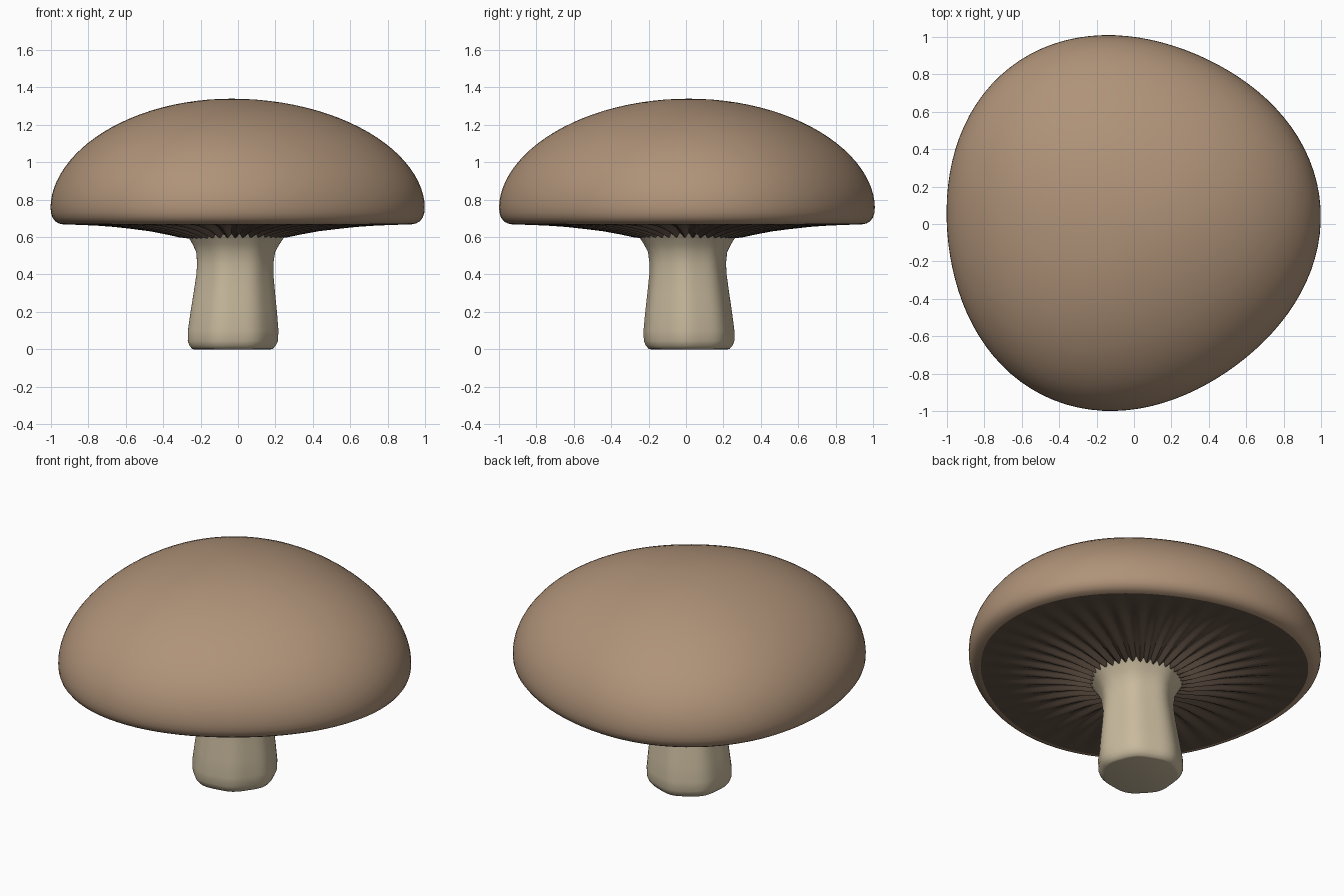
import bpy, bmesh
from math import sin, cos, pi, sqrt

if "Cube" in bpy.data.objects:
    bpy.data.objects.remove(bpy.data.objects["Cube"])

CX, CY = -0.035, 0.015          # growth axis of the mushroom


def material(name, rgb):
    m = bpy.data.materials.new(name)
    m.diffuse_color = (*rgb, 1)
    m.use_nodes = True
    m.node_tree.nodes["Principled BSDF"].inputs["Base Color"].default_value = m.diffuse_color
    return m


def lathe(name, profile, segs, shape, mat, cap_end=False):
    """Revolve (r, z) points; shape(r, z, angle) returns the deformed (x, y, z)."""
    bm = bmesh.new()
    rings = []
    for r, z in profile:
        if r == 0:
            rings.append([bm.verts.new(shape(0, z, 0))])
        else:
            rings.append([bm.verts.new(shape(r, z, 2 * pi * i / segs)) for i in range(segs)])
    for a, b in zip(rings, rings[1:]):
        for i in range(segs):
            j = (i + 1) % segs
            if len(a) == 1:
                bm.faces.new((a[0], b[i], b[j]))
            else:
                bm.faces.new((a[i], b[i], b[j], a[j]))
    if cap_end:
        bm.faces.new(rings[-1])
    bmesh.ops.recalc_face_normals(bm, faces=bm.faces)
    # open shells: make the outermost face point away from the axis
    me = bpy.data.meshes.new(name)
    bm.to_mesh(me)
    bm.free()
    ob = bpy.data.objects.new(name, me)
    bpy.context.collection.objects.link(ob)
    me.materials.append(mat)
    me.polygons.foreach_set("use_smooth", [True] * len(me.polygons))
    return ob


def lobes(a):
    return 1 + 0.035 * cos(3 * a - 0.3)


def cap_shape(r, z, a):
    k = r * lobes(a)
    return CX + k * cos(a), CY + k * sin(a), z


def gill_shape(r, z, a):
    # radial ridges that fade out toward the rim and the stem
    fade = max(0, min(1, (0.93 - r) / 0.4)) * min(1, (r - 0.15) / 0.15)
    x, y, _ = cap_shape(r, z, a)
    return x, y, z + 0.012 * fade * cos(40 * a)


def stem_shape(r, z, a):
    k = r * (1 + 0.02 * cos(7 * a + 0.8) + 0.015 * cos(3 * a))
    lean = 0.02 * z / 0.6
    return CX + lean + k * cos(a), CY - lean * 0.5 + k * sin(a), z


brown = material("cap_brown", (0.43, 0.29, 0.19))
dark = material("gill_brown", (0.13, 0.09, 0.065))
cream = material("stem_cream", (0.58, 0.49, 0.34))

# Cap: slightly slimmed dome, then the rolled rim
dome = [(0, 1.34)]
for i in range(1, 25):
    t = pi / 2 * i / 24
    dome.append((sin(t), 0.76 + 0.58 * cos(t) ** 1.06))
rim = [(0.998, 0.73), (0.99, 0.705), (0.975, 0.685), (0.955, 0.673), (0.93, 0.668)]
lathe("cap", dome + rim, 96, cap_shape, brown)

# Gills: ribbed underside dropping toward the stem
under = [(0.93, 0.668), (0.85, 0.668), (0.75, 0.667), (0.65, 0.663), (0.55, 0.655),
         (0.45, 0.643), (0.36, 0.626), (0.29, 0.61), (0.24, 0.60), (0.18, 0.60)]
gills = lathe("gills", under, 240, gill_shape, dark)
# the underside must face down
if sum(p.normal.z for p in gills.data.polygons) > 0:
    gills.data.flip_normals()

# Stem: flared top, waist, swollen foot with a flat base
stem = [(0.275, 0.625), (0.255, 0.60), (0.23, 0.56), (0.21, 0.52), (0.203, 0.46),
        (0.205, 0.40), (0.217, 0.30), (0.23, 0.20), (0.241, 0.10), (0.24, 0.045),
        (0.23, 0.02), (0.215, 0.003), (0.205, 0.0)]
lathe("stem", stem, 56, stem_shape, cream, cap_end=True)

# keep the crease around the flat base
for ob in bpy.context.collection.objects:
    ob.select_set(True)
    bpy.context.view_layer.objects.active = ob
bpy.ops.object.shade_smooth_by_angle(angle=0.9)
